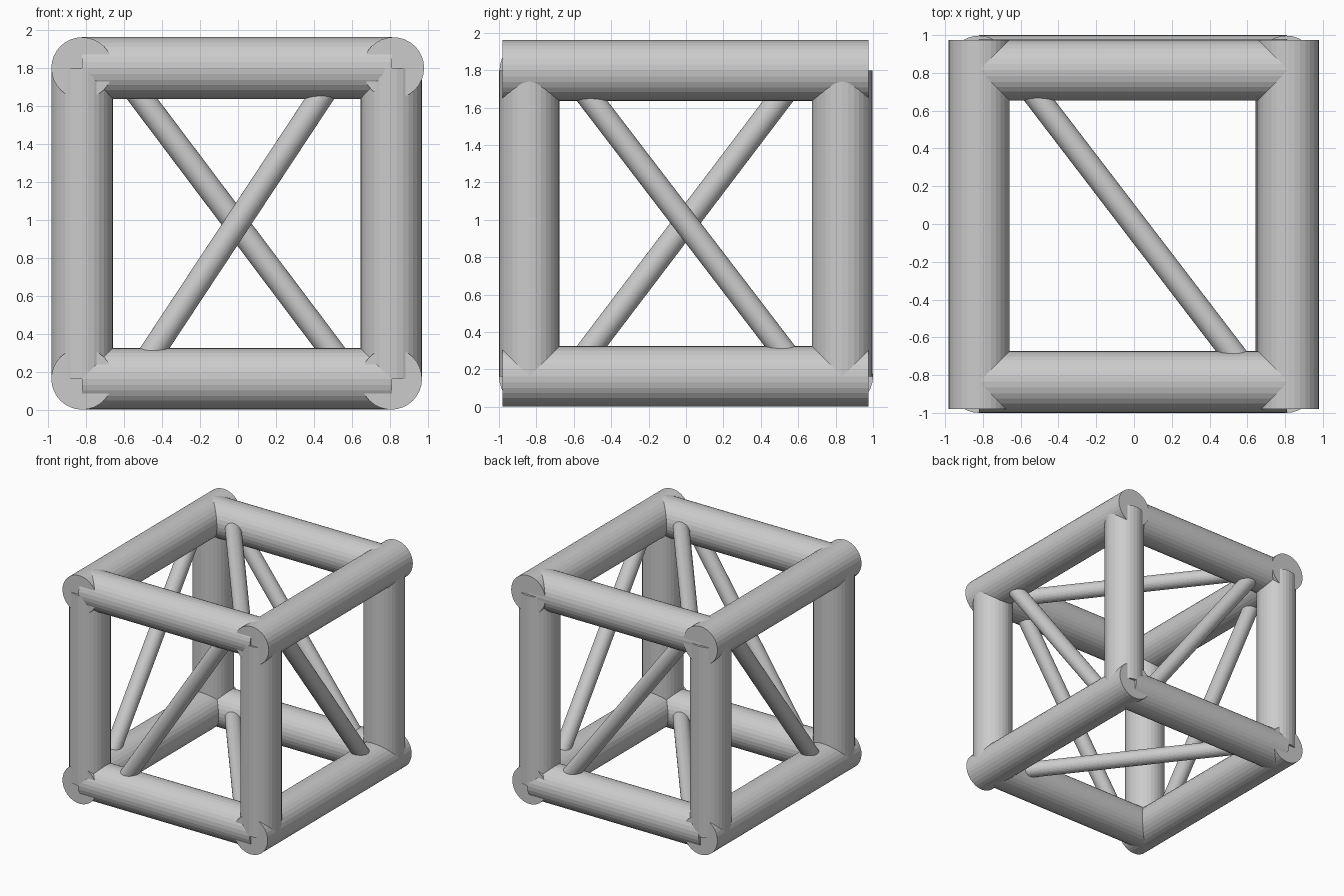
import bpy
from mathutils import Vector

if "Cube" in bpy.data.objects:
    bpy.data.objects.remove(bpy.data.objects["Cube"])

R_BEAM, R_BRACE, SIDES = 0.162, 0.065, 32


def rod(name, a, b, radius):
    """Flat-shaded capped cylinder between two points."""
    a, b = Vector(a), Vector(b)
    bpy.ops.mesh.primitive_cylinder_add(vertices=SIDES, radius=radius,
                                        depth=(b - a).length, location=(a + b) / 2)
    ob = bpy.context.object
    ob.name = name
    ob.rotation_mode = 'QUATERNION'
    ob.rotation_quaternion = (b - a).to_track_quat('Z', 'Y')
    return ob


XL, XR, ZB, ZT = -0.82, 0.81, 0.163, 1.798

# beams running front to back
for name, x, z in (("top_left", XL, ZT), ("top_right", 0.817, ZT),
                   ("bottom_left", XL, ZB), ("bottom_right", 0.806, ZB)):
    rod(name + "_side_beam", (x, -0.98, z), (x, 0.975, z), R_BEAM)

# beams running left to right
for name, y, z in (("top_front", -0.835, ZT), ("top_back", 0.815, ZT),
                   ("bottom_front", -0.838, ZB), ("bottom_back", 0.838, ZB)):
    rod(name + "_cross_beam", (XL, y, z), (XR, y, z), R_BEAM)

# upright posts
for xn, x in (("left", XL), ("right", 0.806)):
    for yn, y in (("front", -0.838), ("back", 0.835)):
        rod(f"{yn}_{xn}_post", (x, y, ZB), (x, y, ZT), R_BEAM)

# diagonal braces, one per face
rod("front_brace", (-0.54, -0.838, 0.17), (0.53, -0.838, 1.79), R_BRACE)
rod("back_brace", (-0.62, 0.825, 1.79), (0.6, 0.835, 0.17), R_BRACE)
rod("right_brace", (0.812, -0.62, 1.79), (0.806, 0.62, 0.17), R_BRACE)
rod("left_brace", (XL, -0.62, 0.17), (XL, 0.61, 1.79), R_BRACE)
for name, z in (("top", ZT), ("bottom", ZB)):
    rod(name + "_brace", (-0.62, 0.81, z), (0.62, -0.81, z), R_BRACE)
